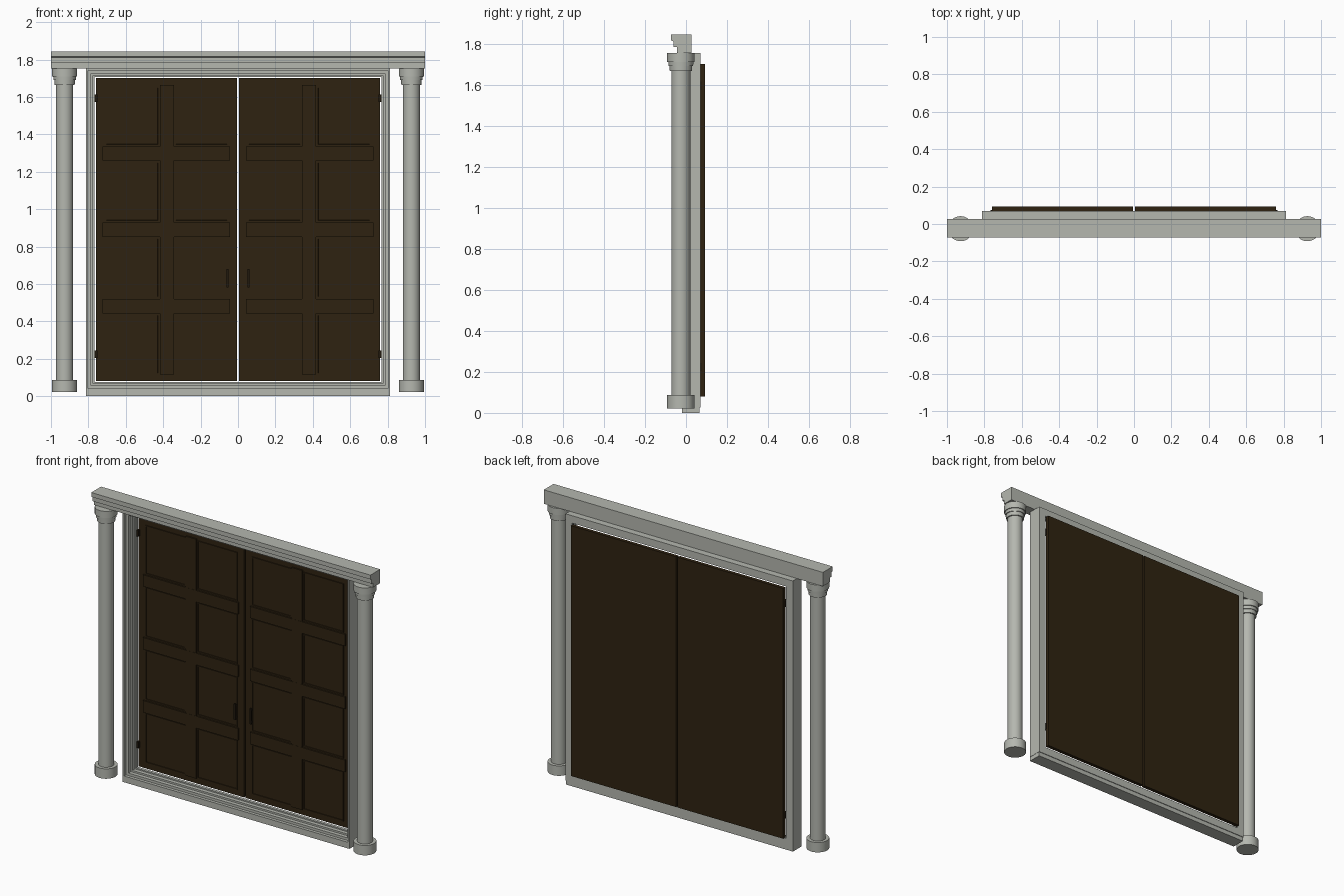
import bpy, bmesh, math

if "Cube" in bpy.data.objects:
    bpy.data.objects.remove(bpy.data.objects["Cube"])


def material(name, rgb):
    m = bpy.data.materials.new(name)
    m.diffuse_color = (*rgb, 1.0)
    m.use_nodes = True
    m.node_tree.nodes["Principled BSDF"].inputs["Base Color"].default_value = m.diffuse_color
    return m


STONE = material("pale stone", (0.46, 0.475, 0.43))
WOOD = material("dark wood", (0.028, 0.0165, 0.0055))
IRON = material("dark iron", (0.014, 0.009, 0.004))


def finish(bm, name, mat):
    bmesh.ops.recalc_face_normals(bm, faces=bm.faces)
    me = bpy.data.meshes.new(name)
    bm.to_mesh(me)
    bm.free()
    me.materials.append(mat)
    ob = bpy.data.objects.new(name, me)
    bpy.context.collection.objects.link(ob)
    return ob


def add_box(bm, x0, x1, y0, y1, z0, z1):
    v = [bm.verts.new((x, y, z)) for x in (x0, x1) for y in (y0, y1) for z in (z0, z1)]
    for f in ((0, 1, 3, 2), (4, 6, 7, 5), (0, 4, 5, 1), (2, 3, 7, 6), (0, 2, 6, 4), (1, 5, 7, 3)):
        bm.faces.new([v[i] for i in f])


def boxes(name, mat, items):
    bm = bmesh.new()
    for b in items:
        add_box(bm, *b)
    return finish(bm, name, mat)


def bridge(bm, rings, closed):
    n = len(rings[0])
    for k in range(len(rings) if closed else len(rings) - 1):
        a, b = rings[k], rings[(k + 1) % len(rings)]
        for i in range(n):
            j = (i + 1) % n
            bm.faces.new((a[i], a[j], b[j], b[i]))


# Lintel: stepped profile extruded across the full width
profile = [(-0.073, 1.843), (-0.073, 1.815), (-0.06, 1.81), (-0.06, 1.782),
           (-0.045, 1.782), (-0.045, 1.753), (0.027, 1.753), (0.027, 1.843)]
bm = bmesh.new()
rings = [[bm.verts.new((x, y, z)) for y, z in profile] for x in (-1, 1)]
bridge(bm, rings, False)
for r in rings:
    bm.faces.new(r)
finish(bm, "lintel", STONE)

# Door surround: stepped moulding swept round the opening with mitred corners
HX, Z0, Z1 = 0.766, 0.075, 1.706
steps = [(0.048, 0.07), (0.048, -0.02), (0.035, -0.02), (0.035, 0.0), (0.019, 0.0),
         (0.019, 0.025), (0.008, 0.025), (0.008, 0.05), (0.0, 0.05), (0.0, 0.07)]
bm = bmesh.new()
rings = []
for sx, sz in ((-1, -1), (1, -1), (1, 1), (-1, 1)):
    zc = Z1 if sz > 0 else Z0
    rings.append([bm.verts.new((sx * (HX + d), y, zc + sz * d)) for d, y in steps])
bridge(bm, rings, True)
finish(bm, "door_surround", STONE)

# Threshold under the surround
boxes("threshold", STONE, [(-0.812, 0.812, -0.02, 0.066, 0.0, 0.027)])

# Columns: lathed base, shaft and three-tier capital
outline = [(0.067, 0.022), (0.067, 0.086), (0.046, 0.086), (0.046, 1.665), (0.054, 1.665),
           (0.055, 1.69), (0.06, 1.69), (0.061, 1.71), (0.067, 1.71), (0.067, 1.753)]
SIDES = 32
for side, label in ((-1, "left"), (1, "right")):
    bm = bmesh.new()
    rings = [[bm.verts.new((side * 0.927 + r * math.cos(2 * math.pi * i / SIDES),
                            -0.025 + r * math.sin(2 * math.pi * i / SIDES), z))
              for i in range(SIDES)] for r, z in outline]
    bridge(bm, rings, False)
    bm.faces.new(rings[0])
    bm.faces.new(rings[-1])
    ob = finish(bm, label + "_column", STONE)
    bpy.ops.object.select_all(action='DESELECT')
    ob.select_set(True)
    bpy.context.view_layer.objects.active = ob
    bpy.ops.object.shade_smooth_by_angle(angle=math.radians(30))

# Door leaves with rails, stile, panels, handles and hinges
FACE = 0.07
rail_z = [(0.443, 0.520), (0.852, 0.928), (1.259, 1.334)]
panel_z = [(0.118, 0.438), (0.526, 0.847), (0.934, 1.254), (1.340, 1.655)]
panel_x = [(0.052, 0.338), (0.422, 0.709)]
for s, label in ((-1, "left"), (1, "right")):
    def span(a, b):
        return (min(s * a, s * b), max(s * a, s * b))

    boxes(label + "_door_leaf", WOOD, [(*span(0.006, 0.76), FACE, 0.093, 0.08, 1.70)])
    boxes(label + "_door_rails", WOOD,
          [(*span(0.043, 0.724), FACE - 0.01, FACE + 0.002, a, b) for a, b in rail_z])
    boxes(label + "_door_stile", WOOD,
          [(*span(0.342, 0.417), FACE - 0.009, FACE + 0.002, 0.115, 1.665)])

    # Panels: raised border around a sunk field
    bm = bmesh.new()
    for xa, xb in panel_x:
        for za, zb in panel_z:
            add_box(bm, *span(xa, xb), FACE - 0.006, FACE + 0.002, za, zb)
    bm.normal_update()
    bmesh.ops.recalc_face_normals(bm, faces=bm.faces)
    fronts = [f for f in bm.faces if f.normal.y < -0.9]
    bmesh.ops.inset_individual(bm, faces=fronts, thickness=0.009)
    bmesh.ops.inset_individual(bm, faces=fronts, thickness=0.001, depth=-0.004)
    finish(bm, label + "_door_panels", WOOD)

    boxes(label + "_handle", IRON, [(*span(0.05, 0.062), 0.045, 0.055, 0.58, 0.68),
                                    (*span(0.052, 0.06), 0.055, FACE, 0.585, 0.597),
                                    (*span(0.052, 0.06), 0.055, FACE, 0.663, 0.675)])
    boxes(label + "_hinges", IRON, [(*span(0.752, 0.766), 0.055, 0.075, z - 0.02, z + 0.02)
                                    for z in (0.224, 1.594)])
